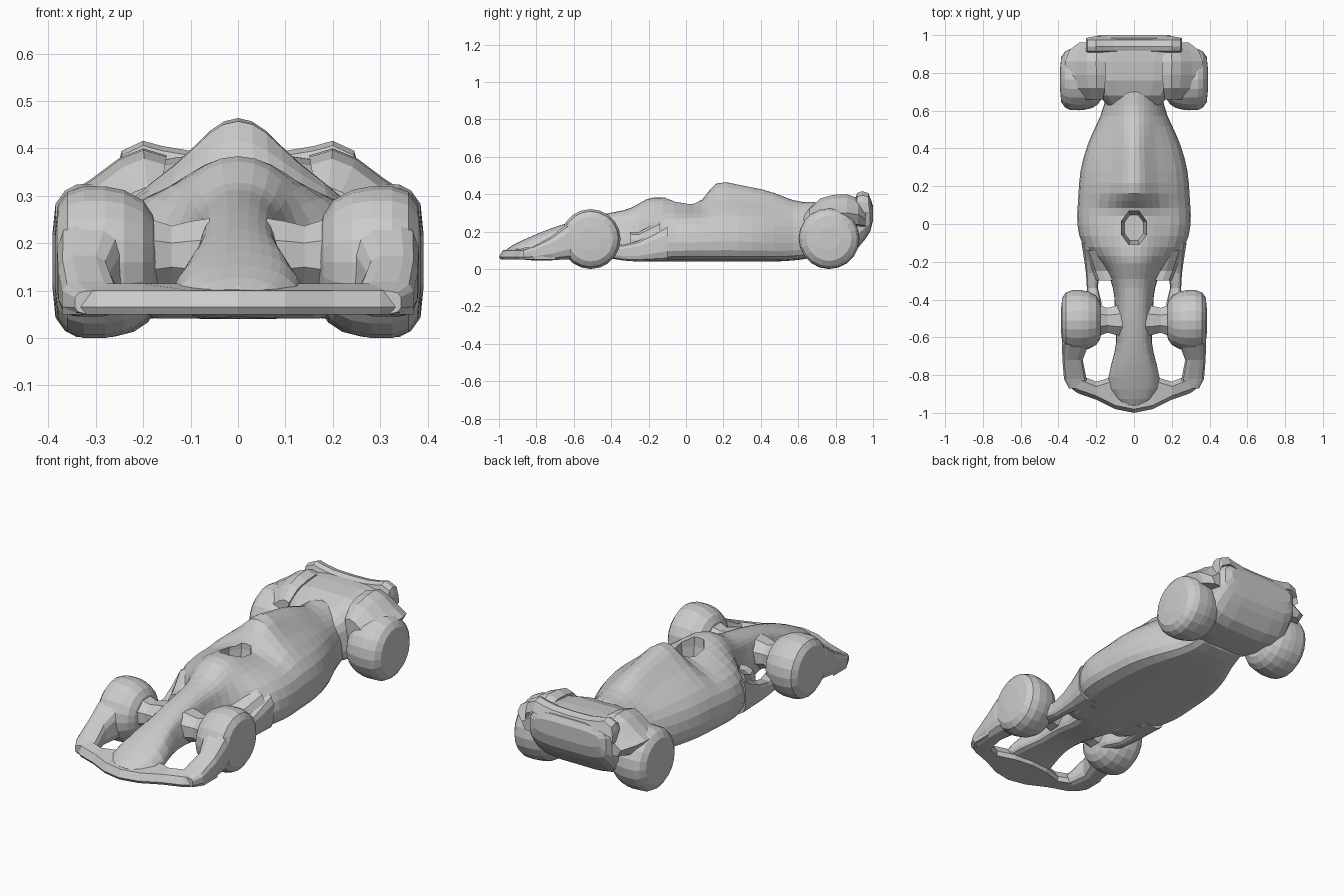
import bpy, bmesh, math
from mathutils import Vector

if "Cube" in bpy.data.objects:
    bpy.data.objects.remove(bpy.data.objects["Cube"])


def loft(name, rings, subdiv=0, mirror=False):
    """Skin a chain of equal-length point rings, cap both ends, optionally mirror in x."""
    bm = bmesh.new()
    for s in ((1, -1) if mirror else (1,)):
        vs = [[bm.verts.new((s * p[0], p[1], p[2])) for p in r] for r in rings]
        n = len(rings[0])
        for a, b in zip(vs, vs[1:]):
            for i in range(n):
                j = (i + 1) % n
                bm.faces.new((a[i], a[j], b[j], b[i]))
        bm.faces.new(vs[0])
        bm.faces.new(vs[-1])
    bmesh.ops.recalc_face_normals(bm, faces=bm.faces)
    me = bpy.data.meshes.new(name)
    bm.to_mesh(me)
    bm.free()
    ob = bpy.data.objects.new(name, me)
    bpy.context.collection.objects.link(ob)
    if subdiv:
        m = ob.modifiers.new("rounding", 'SUBSURF')
        m.levels = m.render_levels = subdiv
    return ob


def rounded(y, x0, x1, z0, z1, n=12, power=0.6):
    """Soft-cornered rectangle ring at a given y."""
    pts = []
    for i in range(n):
        a = 2 * math.pi * (i + 0.5) / n
        c, s = math.cos(a), math.sin(a)
        c = math.copysign(abs(c) ** power, c)
        s = math.copysign(abs(s) ** power, s)
        pts.append(((x0 + x1) / 2 + c * (x1 - x0) / 2, y, (z0 + z1) / 2 + s * (z1 - z0) / 2))
    return pts


def wheels(name, y, z, profile, n=20):
    """Pair of lathed wheels; profile is (x, radius) from inside to outside."""
    rings = []
    for x, r in profile:
        rings.append([(x, y + r * math.cos(2 * math.pi * i / n),
                       z + r * math.sin(2 * math.pi * i / n)) for i in range(n)])
    return loft(name, rings, mirror=True)


def body_ring(y, w, zb, zs, r, zt):
    """Body section: flat floor, side pods of half-width w, central ridge of half-width r."""
    w *= 1.02
    h, t = zs - zb, zt - zs
    half = [(0.85 * w, zb), (w, zb + 0.2 * h), (w, zb + 0.65 * h),
            (max(0.82 * w, r), zs), (max(1.15 * r, 0.4 * w) if w > 1.5 * r else 0.95 * r, zs + 0.45 * t),
            (0.6 * r, zs + 0.84 * t)]
    pts = [(0, zb)] + half + [(0, zt)] + [(-x, z) for x, z in reversed(half)]
    return [(x, y, z) for x, z in pts]


# main body: nose, side pods, engine cover with air intake
stations = [
    (-0.98, .06, .055, .08, .04, .10), (-0.88, .15, .06, .12, .09, .155),
    (-0.74, .12, .08, .17, .08, .215), (-0.63, .085, .08, .20, .07, .25),
    (-0.50, .10, .08, .22, .08, .285), (-0.38, .10, .05, .22, .08, .31),
    (-0.29, .12, .04, .23, .10, .325), (-0.21, .17, .04, .25, .12, .39),
    (-0.13, .275, .04, .27, .12, .395), (0.0, .30, .04, .28, .12, .365),
    (0.09, .295, .04, .28, .11, .345), (0.15, .29, .04, .29, .10, .50),
    (0.28, .285, .04, .29, .095, .455), (0.42, .245, .04, .28, .09, .435),
    (0.52, .20, .04, .27, .09, .395), (0.62, .15, .05, .26, .09, .35),
    (0.76, .15, .07, .27, .09, .385)]
body = loft("body", [body_ring(*s) for s in stations], subdiv=1)

# cockpit opening
n = 8
cut_rings = [[(r * math.cos(math.pi * (2 * i + 1) / n), -0.02 + 1.35 * r * math.sin(math.pi * (2 * i + 1) / n), z)
              for i in range(n)] for r, z in ((.055, .23), (.07, .33), (.078, .55))]
cutter = loft("cockpit_cutter", cut_rings)
cutter.hide_render = True
cutter.hide_set(True)
cut = body.modifiers.new("cockpit", 'BOOLEAN')
cut.operation, cut.object, cut.solver = 'DIFFERENCE', cutter, 'EXACT'

# front wing: swept blade, sections along x as (x, leading y, trailing y, top z)
blade = [(0, -1.0, -.80, .10), (.10, -.98, -.81, .10), (.20, -.93, -.84, .10),
         (.30, -.895, -.80, .10), (.345, -.86, -.74, .10), (.37, -.82, -.70, .09)]
blade = [(-x, a, b, t) for x, a, b, t in reversed(blade[1:])] + blade
loft("front_wing", [[(x, a, .065), (x, a + .01, .05), (x, b, .05), (x, b + .005, .075),
                     (x, b - .02, t + .015), (x, a + .02, t)] for x, a, b, t in blade])

# wing tips rising into the front wheels
loft("wing_tip_fairings", [rounded(*s) for s in (
    (-.87, .25, .345, .05, .10), (-.82, .25, .372, .045, .12), (-.72, .27, .38, .045, .175),
    (-.64, .24, .383, .05, .24), (-.54, .21, .375, .05, .29))], mirror=True)

# front wheels
wheels("front_wheels", -.51, .16, [(.17, .06), (.18, .10), (.20, .13), (.24, .152), (.28, .16),
                                   (.325, .16), (.36, .148), (.38, .12), (.386, .06)])

# links from nose to front wheels
loft("front_axle_links", [[(x, -.51 + .075 * w * math.cos(a), .175 + .07 * w * math.sin(a))
                           for a in [math.pi * (2 * i + 1) / 8 for i in range(8)]]
                          for x, w in ((.06, 1.2), (.10, 1.1), (.14, .95), (.19, 1.2), (.24, 1.5))], mirror=True)

# low struts between side pods and front wheels
loft("side_struts", [rounded(*s) for s in (
    (-.50, .17, .26, .07, .18), (-.42, .17, .255, .06, .14), (-.34, .19, .25, .045, .13),
    (-.26, .185, .255, .04, .15), (-.19, .15, .265, .04, .185), (-.10, .12, .28, .04, .24))], mirror=True)

# braces closing the front gap beside the nose
loft("nose_braces", [rounded(*s) for s in (
    (-.30, .02, .20, .05, .20), (-.25, .04, .22, .04, .20), (-.14, .04, .26, .04, .26))], mirror=True)

# rear wheels
wheels("rear_wheels", .765, .163, [(.17, .10), (.19, .13), (.22, .15), (.26, .16), (.29, .163),
                                   (.34, .161), (.365, .148), (.385, .12), (.391, .06)])

# rear bodywork between the wheels
loft("rear_block", [rounded(*s, 16, .5) for s in (
    (.62, -.13, .13, .08, .29), (.68, -.19, .19, .07, .345), (.76, -.235, .235, .07, .375),
    (.86, -.25, .25, .075, .385), (.91, -.25, .25, .10, .385), (.96, -.24, .24, .16, .38),
    (.985, -.225, .225, .20, .37), (1.0, -.19, .19, .26, .34))])

# sloping shoulders from wheel tops to the wing
shoulder = [(.18, .22), (.33, .24), (.365, .30), (.31, .335), (.25, .38), (.20, .40), (.15, .385)]
loft("rear_shoulders", [[(.18 + (x - .18) * k, y, .22 + (z - .22) * k) for x, z in shoulder]
                        for y, k in ((.66, .55), (.72, .88), (.79, .98), (.86, 1), (.92, .88), (.96, .6))],
     mirror=True)

# upper rear wing band
span = [(0, .392), (.10, .395), (.16, .405), (.20, .416), (.245, .395), (.255, .36)]
span = [(-x, z) for x, z in reversed(span[1:])] + span
loft("rear_wing", [[(x, .90, z - .06), (x, .915, z - .01), (x, .94, z), (x, .975, z - .01),
                    (x, .995 - .2 * max(0, abs(x) - .2), z - .06)] for x, z in span])
